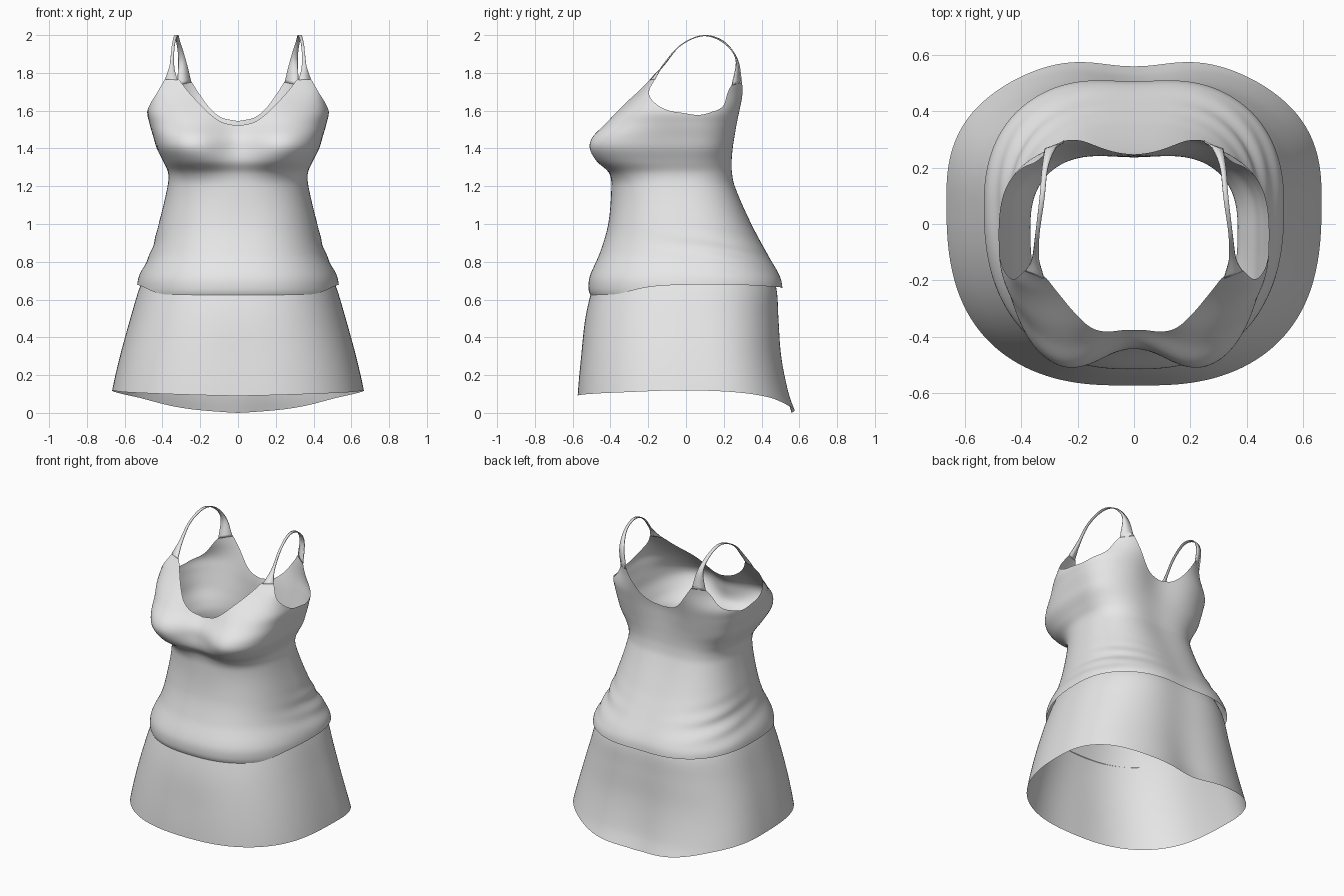
import bpy
import math
from mathutils import Vector

cube = bpy.data.objects.get("Cube")
if cube:
    bpy.data.objects.remove(cube, do_unlink=True)


def material(name, colour):
    mat = bpy.data.materials.new(name)
    mat.use_nodes = True
    mat.diffuse_color = colour
    mat.node_tree.nodes["Principled BSDF"].inputs["Base Color"].default_value = colour
    return mat


fabric = material("light grey fabric", (0.8, 0.8, 0.8, 1))


def smooth_curve(rows):
    """Smooth interpolation of the columns in rows, keyed by the first column."""
    keys = [r[0] for r in rows]
    last = len(rows) - 1

    def slope(i, col):
        a, b = max(i - 1, 0), min(i + 1, last)
        return (rows[b][col] - rows[a][col]) / (keys[b] - keys[a])

    def sample(k):
        k = min(max(k, keys[0]), keys[-1])
        i = 0
        while i < last - 1 and k > keys[i + 1]:
            i += 1
        h = keys[i + 1] - keys[i]
        s = (k - keys[i]) / h
        ease = s * s * (3 - 2 * s)
        return [rows[i][c] * (1 - ease) + rows[i + 1][c] * ease
                + h * s * (1 - s) * (slope(i, c) * (1 - s) - slope(i + 1, c) * s)
                for c in range(1, len(rows[0]))]
    return sample


def bell(v, centre, width):
    return math.exp(-((v - centre) / width) ** 2)


def ring_point(section, angle, z):
    """Point on a rounded cross-section; angle 0 is front, 180 is back."""
    half, front, back, mid, dip, hollow, power = section(z)
    a = math.radians(angle)
    s, c = math.sin(a), math.cos(a)
    x = math.copysign(half * abs(s) ** 0.8, s)
    if c > 0:
        y = mid - (mid - front) * c ** power + dip * bell(x, 0, 0.18)
    else:
        y = mid + (back - mid) * (-c) ** power - hollow * bell(x, 0, 0.17)
    return Vector((x, y, z))


def make_object(name, verts, faces):
    mesh = bpy.data.meshes.new(name)
    mesh.from_pydata(verts, [], faces)
    mesh.materials.append(fabric)
    mesh.shade_smooth()
    obj = bpy.data.objects.new(name, mesh)
    bpy.context.collection.objects.link(obj)
    return obj


def tube(name, point, bottom, top, columns, rows):
    """Open cloth tube whose lower and upper edges vary around the body."""
    verts, faces = [], []
    for j in range(rows + 1):
        for i in range(columns):
            angle = 360 * i / columns - 180
            low, high = bottom(abs(angle))[0], top(abs(angle))[0]
            verts.append(point(angle, low + (high - low) * j / rows))
    for j in range(rows):
        for i in range(columns):
            n = (i + 1) % columns
            a, b = j * columns, (j + 1) * columns
            faces.append((a + i, a + n, b + n, b + i))
    return make_object(name, verts, faces)


# Shirt: height, half width, front, back, widest depth, bust cleft,
# back hollow, corner power
shirt_section = smooth_curve([
    (0.61, 0.53, -0.5, 0.52, 0.07, 0, 0.015, 0.85),
    (0.65, 0.536, -0.515, 0.528, 0.07, 0, 0.02, 0.85),
    (0.72, 0.525, -0.51, 0.515, 0.06, 0, 0.02, 0.85),
    (0.85, 0.462, -0.455, 0.44, 0.04, 0, 0.015, 0.85),
    (1, 0.42, -0.412, 0.36, 0.01, 0, 0.015, 0.85),
    (1.2, 0.373, -0.395, 0.28, -0.02, 0, 0.025, 0.8),
    (1.27, 0.37, -0.435, 0.265, -0.02, 0.03, 0.025, 0.75),
    (1.33, 0.395, -0.53, 0.262, -0.03, 0.09, 0.025, 0.7),
    (1.4, 0.43, -0.575, 0.268, -0.03, 0.135, 0.03, 0.65),
    (1.46, 0.448, -0.555, 0.28, -0.03, 0.13, 0.04, 0.66),
    (1.53, 0.468, -0.475, 0.295, -0.03, 0.105, 0.05, 0.7),
    (1.6, 0.48, -0.392, 0.31, -0.05, 0.06, 0.05, 0.7),
    (1.7, 0.443, -0.268, 0.335, -0.14, 0, 0.04, 0.7),
    (1.77, 0.415, -0.208, 0.35, -0.11, 0, 0.03, 0.7),
    (1.84, 0.398, -0.168, 0.36, -0.08, 0, 0.02, 0.7),
])

shirt_hem = smooth_curve([(0, 0.615), (25, 0.625), (45, 0.63), (70, 0.67),
                          (100, 0.68), (140, 0.67), (180, 0.66)])

# Neckline, strap roots and armhole around the half circle
shirt_edge = smooth_curve([
    (0, 1.52), (8, 1.545), (21, 1.64), (42, 1.755), (50, 1.775), (62, 1.78),
    (66, 1.765), (73, 1.69), (85, 1.61), (98, 1.578), (112, 1.592),
    (128, 1.635), (135, 1.73), (139, 1.765), (145, 1.77), (149, 1.755),
    (159, 1.68), (172, 1.57), (180, 1.545)])


def shirt_point(angle, z):
    p = ring_point(shirt_section, angle, z)
    # Diagonal cloth folds low on the flanks
    flank = bell(abs(angle), 115, 35) * bell(z, 0.84, 0.11)
    fold = 0.005 * flank * math.sin(62 * z + 0.07 * abs(angle))
    return p + Vector((p.x, p.y, 0)).normalized() * fold


tube("shirt", shirt_point, shirt_hem, shirt_edge, 288, 80)

# Skirt: flared tube tucked under the shirt
skirt_section = smooth_curve([
    (0, 0.68, -0.58, 0.6, 0.08, 0.005, 0.04, 0.76),
    (0.1, 0.67, -0.578, 0.562, 0.08, 0.005, 0.035, 0.76),
    (0.3, 0.625, -0.56, 0.52, 0.07, 0.005, 0.025, 0.78),
    (0.5, 0.57, -0.533, 0.505, 0.06, 0, 0.02, 0.82),
    (0.66, 0.522, -0.497, 0.495, 0.06, 0, 0.02, 0.85),
    (0.76, 0.48, -0.465, 0.455, 0.05, 0, 0.015, 0.85),
])
skirt_hem = smooth_curve([(0, 0.09), (60, 0.11), (90, 0.118), (130, 0.085),
                          (160, 0.025), (180, 0.0)])
tube("skirt", lambda angle, z: ring_point(skirt_section, angle, z),
     skirt_hem, lambda angle: (0.76,), 192, 24)

# Shoulder straps: inner and outer edges growing out of the shirt
strap_edges = smooth_curve([
    (0, *shirt_point(46, 1.762), *shirt_point(65, 1.766)),
    (1, 0.338, -0.118, 1.84, 0.362, -0.122, 1.84),
    (2, 0.335, -0.03, 1.945, 0.35, -0.03, 1.945),
    (3, 0.318, 0.09, 1.997, 0.336, 0.09, 1.997),
    (4, 0.306, 0.2, 1.965, 0.326, 0.2, 1.96),
    (5, 0.277, 0.272, 1.87, 0.316, 0.265, 1.87),
    (6, *shirt_point(149, 1.75), *shirt_point(136, 1.735)),
])
for side, sign in (("left", 1), ("right", -1)):
    verts, steps = [], 48
    for k in range(steps + 1):
        x1, y1, z1, x2, y2, z2 = strap_edges(6 * k / steps)
        verts += [(sign * x1, y1, z1), (sign * x2, y2, z2)]
    faces = [(2 * k, 2 * k + 1, 2 * k + 3, 2 * k + 2)[::sign] for k in range(steps)]
    strap = make_object(side + "_strap", verts, faces)
    thick = strap.modifiers.new("thickness", "SOLIDIFY")
    thick.thickness = 0.006
    thick.offset = 0
